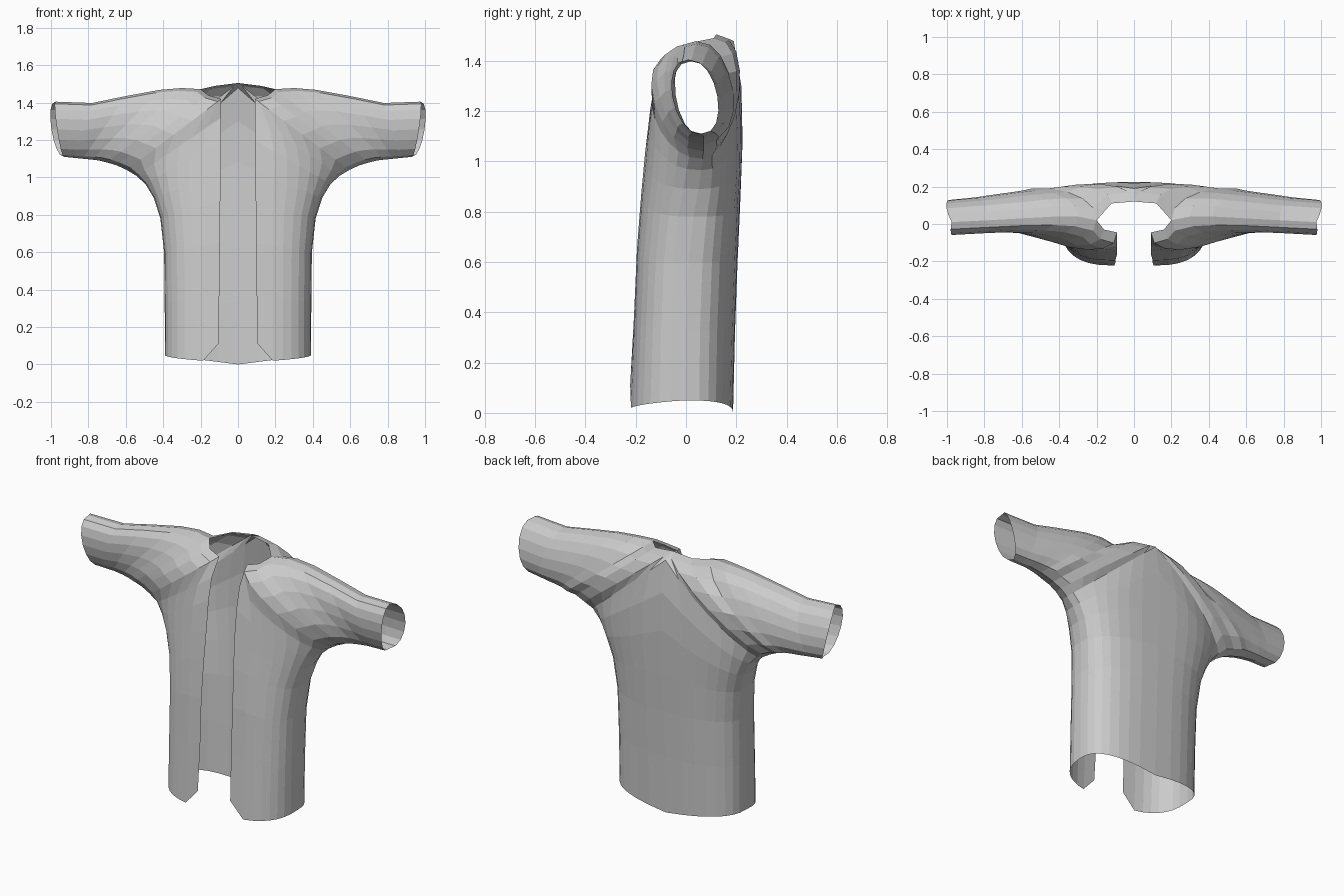
import bpy, bmesh
from math import sin, cos, pi

if "Cube" in bpy.data.objects:
    bpy.data.objects.remove(bpy.data.objects["Cube"])

# Ribs fan out from the front opening / centre back / shoulder line to the side and underarm line
front_edge = [(.105, -.222, .11), (.10, -.207, .38), (.10, -.195, .65), (.095, -.178, .87),
              (.09, -.163, 1.03), (.09, -.143, 1.2), (.09, -.115, 1.32), (.09, -.045, 1.42), (.16, -.03, 1.44)]
back_edge = [(0, .187, 0), (0, .195, .33), (0, .205, .6), (0, .215, .82),
             (0, .225, 1.08), (0, .22, 1.3), (0, .19, 1.478), (0, .12, 1.505), (.12, .11, 1.49)]
shoulder = [(.2, .02, 1.472), (.3, .04, 1.478), (.42, .04, 1.468),
            (.6, .03, 1.435), (.78, .02, 1.398), (.975, .01, 1.405)]
side_line = [(.39, 0, .05), (.392, 0, .33), (.395, .01, .6), (.415, .03, .78), (.45, .05, .89),
             (.495, .06, .965), (.545, .065, 1.01), (.595, .07, 1.04), (.65, .07, 1.065), (.7, .07, 1.08),
             (.74, .07, 1.09), (.78, .07, 1.095), (.83, .07, 1.1), (.88, .065, 1.105), (.93, .06, 1.11)]
# fullness of the cloth halfway along each of the upper ribs, and how far each is sleeve-like
front_full = [-.14, -.135, -.125, -.105, -.085, -.065, -.05, -.042, -.047, -.055]
back_full = [.215, .212, .212, .2, .19, .18, .17, .155, .14, .125]
sleeve_mix = [.15, .45] + [1] * 8
COLS, POWER, FIRST = 8, 2.6, 5


def rib_points(i, inner, outer, full, is_front):
    """Points of one rib: rounded quarter section on the body, half oval on the sleeve."""
    w = sleeve_mix[i - FIRST] if i >= FIRST else 0
    pts = []
    for c in range(COLS + 1):
        t = c / COLS
        sq = sin(t * pi / 2) ** (2 / POWER)
        cq = max(cos(t * pi / 2), 0) ** (2 / POWER) if c < COLS else 0
        sh = (1 - cos(pi * t)) / 2
        bump = max(sin(pi * t), 0) ** .85 if 0 < c < COLS else 0
        s = sq * (1 - w) + sh * w
        x = inner[0] + (outer[0] - inner[0]) * s
        z = inner[2] + (outer[2] - inner[2]) * s
        y = outer[1] + (inner[1] - outer[1]) * cq
        if w:
            oval = inner[1] + (outer[1] - inner[1]) * sh
            oval += (full[i - FIRST] - (inner[1] + outer[1]) / 2) * bump
            y = y * (1 - w) + oval * w
        if i == len(side_line) - 1:          # slanted cuff
            x += (.015 if is_front else .045) * bump
        if i == 0 and is_front and c:        # cut-away front hem corner
            z = .02 + .03 * (c - 1) / (COLS - 1)
        pts.append((x, y, z))
    return pts


# Jacket half: front and back panels sharing side, underarm and shoulder lines
bm = bmesh.new()
for edge, full, is_front in ((front_edge, front_full, True), (back_edge, back_full, False)):
    rows = [[bm.verts.new(p) for p in rib_points(i, a, b, full, is_front)]
            for i, (a, b) in enumerate(zip(edge + shoulder, side_line))]
    for r0, r1 in zip(rows, rows[1:]):
        for c in range(COLS):
            q = (r0[c], r0[c + 1], r1[c + 1], r1[c])
            bm.faces.new(q if is_front else q[::-1])
bmesh.ops.remove_doubles(bm, verts=bm.verts, dist=.0005)
bmesh.ops.recalc_face_normals(bm, faces=bm.faces)
bm.normal_update()
if sum(f.normal.y for f in bm.faces if f.calc_center_median().y < -.1) > 0:
    bmesh.ops.reverse_faces(bm, faces=bm.faces)
mesh = bpy.data.meshes.new("open_jacket")
bm.to_mesh(mesh)
bm.free()
jacket = bpy.data.objects.new("open_jacket", mesh)
bpy.context.collection.objects.link(jacket)

# Mirror to the other half, joined down the centre back
mirror = jacket.modifiers.new("other_half", 'MIRROR')
mirror.use_axis[0] = True
mirror.use_clip = True
mirror.merge_threshold = .001
